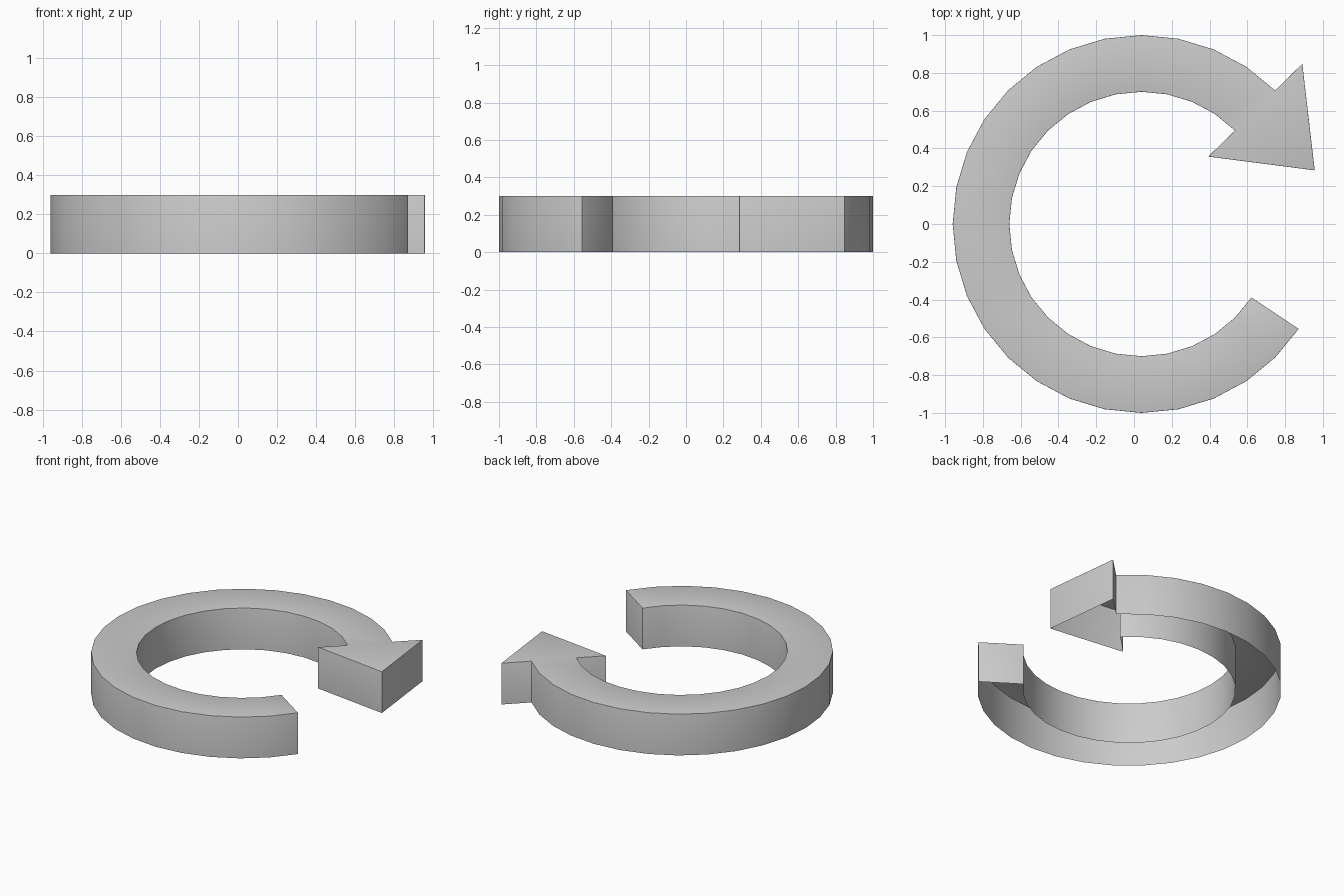
import bpy, bmesh
from math import sin, cos, pi

if "Cube" in bpy.data.objects:
    bpy.data.objects.remove(bpy.data.objects["Cube"])

H = 0.30            # height
CX = 0.04           # ring centre in x
STEP = 2 * pi / 32  # ring is a 32-sided circle
START, END = 4, 29  # 45 degrees round to -33.75 degrees

bm = bmesh.new()


def ring_vert(radius, k):
    return bm.verts.new((CX + radius * cos(k * STEP), radius * sin(k * STEP), H))


# Top face of the open ring, as a strip of quads
outer = [ring_vert(1.0, k) for k in range(START, END + 1)]
inner = [ring_vert(0.70, k) for k in range(START, END + 1)]
for i in range(END - START):
    bm.faces.new((outer[i], outer[i + 1], inner[i + 1], inner[i]))

# Arrow head joined to the 45 degree end of the ring
barb_in, tip, barb_out = [bm.verts.new((x, y, H)) for x, y in
                          ((0.393, 0.357), (0.957, 0.284), (0.891, 0.848))]
bm.faces.new((outer[0], inner[0], barb_in, tip, barb_out))

# Walls pulled down to the ground, leaving the underside open
bmesh.ops.recalc_face_normals(bm, faces=bm.faces)
if bm.faces[:][0].normal.z < 0:
    bmesh.ops.reverse_faces(bm, faces=bm.faces)
rim = [e for e in bm.edges if e.is_boundary]
walls = bmesh.ops.extrude_edge_only(bm, edges=rim)["geom"]
for v in walls:
    if isinstance(v, bmesh.types.BMVert):
        v.co.z = 0.0
bmesh.ops.recalc_face_normals(bm, faces=bm.faces)
bm.normal_update()
if max(bm.faces, key=lambda f: f.calc_center_median().z).normal.z < 0:
    bmesh.ops.reverse_faces(bm, faces=bm.faces)

mesh = bpy.data.meshes.new("circular_arrow")
bm.to_mesh(mesh)
bm.free()
arrow = bpy.data.objects.new("circular_arrow", mesh)
bpy.context.collection.objects.link(arrow)

# Softly rounded edges
bevel = arrow.modifiers.new("rounded_edges", "BEVEL")
bevel.width = 0.015
bevel.segments = 3
bevel.limit_method = "ANGLE"
bevel.angle_limit = 0.6

bpy.context.view_layer.objects.active = arrow
arrow.select_set(True)
bpy.ops.object.modifier_apply(modifier=bevel.name)
bpy.ops.object.shade_smooth_by_angle(angle=0.6)
